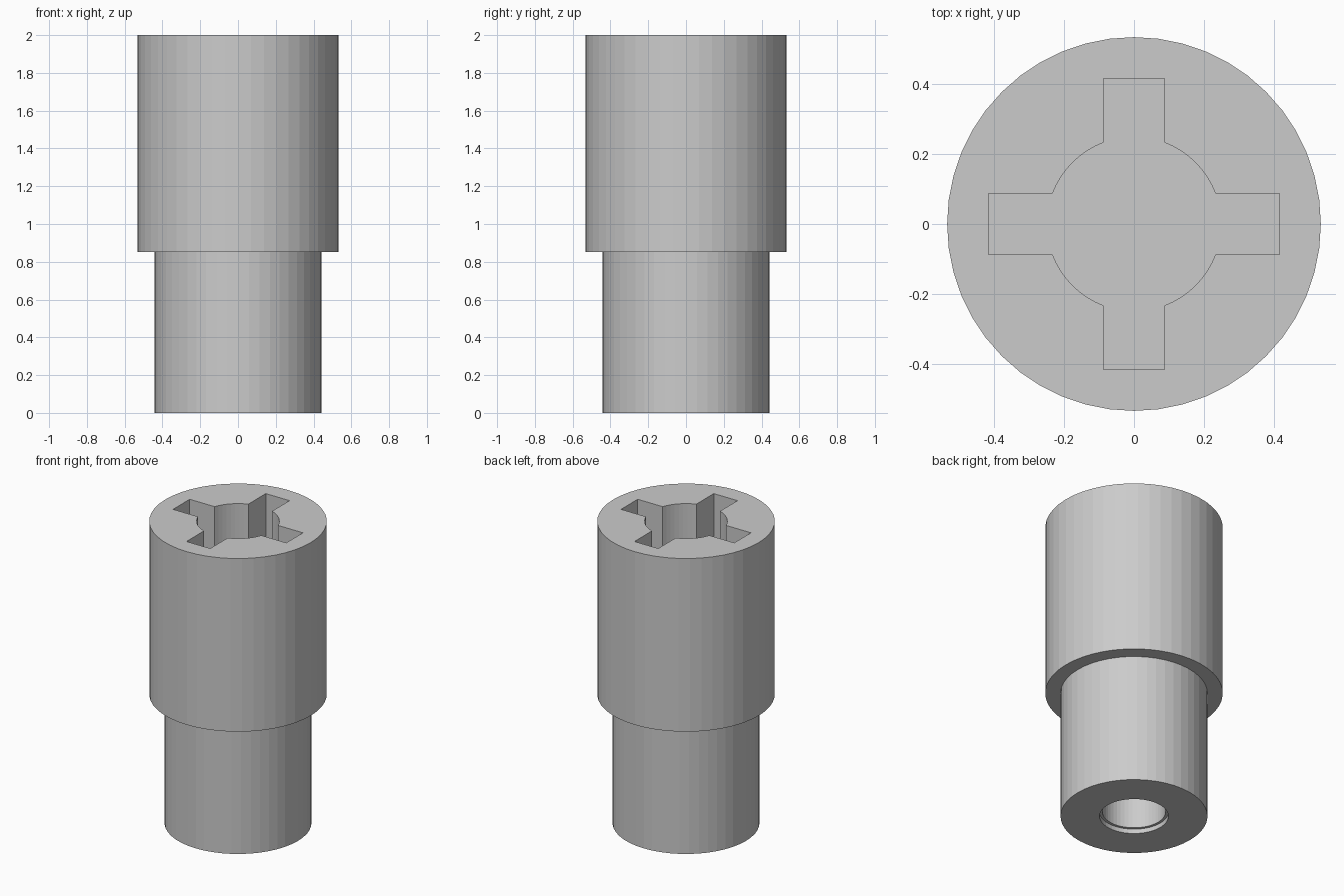
import bpy, bmesh, math
from mathutils import Matrix, Vector

cube = bpy.data.objects.get("Cube")
if cube:
    bpy.data.objects.remove(cube, do_unlink=True)

SEGMENTS = 48
HEIGHT = 2.0

steel = bpy.data.materials.new("grey_steel")
steel.use_nodes = True
grey = (0.6, 0.6, 0.6, 1)
steel.diffuse_color = grey
steel.node_tree.nodes["Principled BSDF"].inputs["Base Color"].default_value = grey


def make_object(name, bm):
    bmesh.ops.remove_doubles(bm, verts=bm.verts, dist=1e-5)
    bmesh.ops.recalc_face_normals(bm, faces=bm.faces)
    mesh = bpy.data.meshes.new(name)
    bm.to_mesh(mesh)
    bm.free()
    mesh.materials.append(steel)
    obj = bpy.data.objects.new(name, mesh)
    bpy.context.collection.objects.link(obj)
    return obj


def lathe(name, profile):
    """Turn a list of (radius, height) points around z, capping open ends."""
    bm = bmesh.new()
    rings = []
    for r, z in profile:
        circle = bmesh.ops.create_circle(bm, segments=SEGMENTS, radius=r,
                                         matrix=Matrix.Translation((0, 0, z)))
        rings.append(circle["verts"])
    for a, b in zip(rings, rings[1:]):
        for i in range(SEGMENTS):
            j = (i + 1) % SEGMENTS
            bm.faces.new((a[i], a[j], b[j], b[i]))
    bm.faces.new(rings[0])
    bm.faces.new(rings[-1])
    return make_object(name, bm)


def cross_prism(name, bore, half_width, reach, z0, z1):
    """Round bore with four rectangular slots, as one closed prism."""
    start = math.asin(half_width / bore)
    steps = 8
    outline = []
    for quarter in range(4):
        turn = Matrix.Rotation(quarter * math.pi / 2, 3, "Z")
        points = [Vector((reach, -half_width, z0)), Vector((reach, half_width, z0))]
        for k in range(steps + 1):
            a = start + (math.pi / 2 - 2 * start) * k / steps
            points.append(Vector((bore * math.cos(a), bore * math.sin(a), z0)))
        outline += [turn @ p for p in points]
    bm = bmesh.new()
    face = bm.faces.new([bm.verts.new(p) for p in outline])
    result = bmesh.ops.extrude_face_region(bm, geom=[face], use_keep_orig=True)
    top = [v for v in result["geom"] if isinstance(v, bmesh.types.BMVert)]
    bmesh.ops.translate(bm, verts=top, vec=(0, 0, z1 - z0))
    return make_object(name, bm)


# Stepped body with a blind, counterbored hole in its underside
body = lathe("socket_body", [
    (0.19, 0.7), (0.19, 0.03), (0.207, 0.03), (0.207, 0),
    (0.441, 0), (0.441, 0.853), (0.533, 0.853), (0.533, HEIGHT),
])

# Four-slotted recess in the upper end
cutter = cross_prism("recess_cutter", 0.248, 0.087, 0.415, 1.0, HEIGHT + 0.1)
cutter.hide_render = True
cut = body.modifiers.new("recess", "BOOLEAN")
cut.operation = "DIFFERENCE"
cut.solver = "EXACT"
cut.object = cutter

bpy.context.view_layer.objects.active = body
body.select_set(True)
bpy.ops.object.modifier_apply(modifier=cut.name)
bpy.data.objects.remove(cutter, do_unlink=True)
